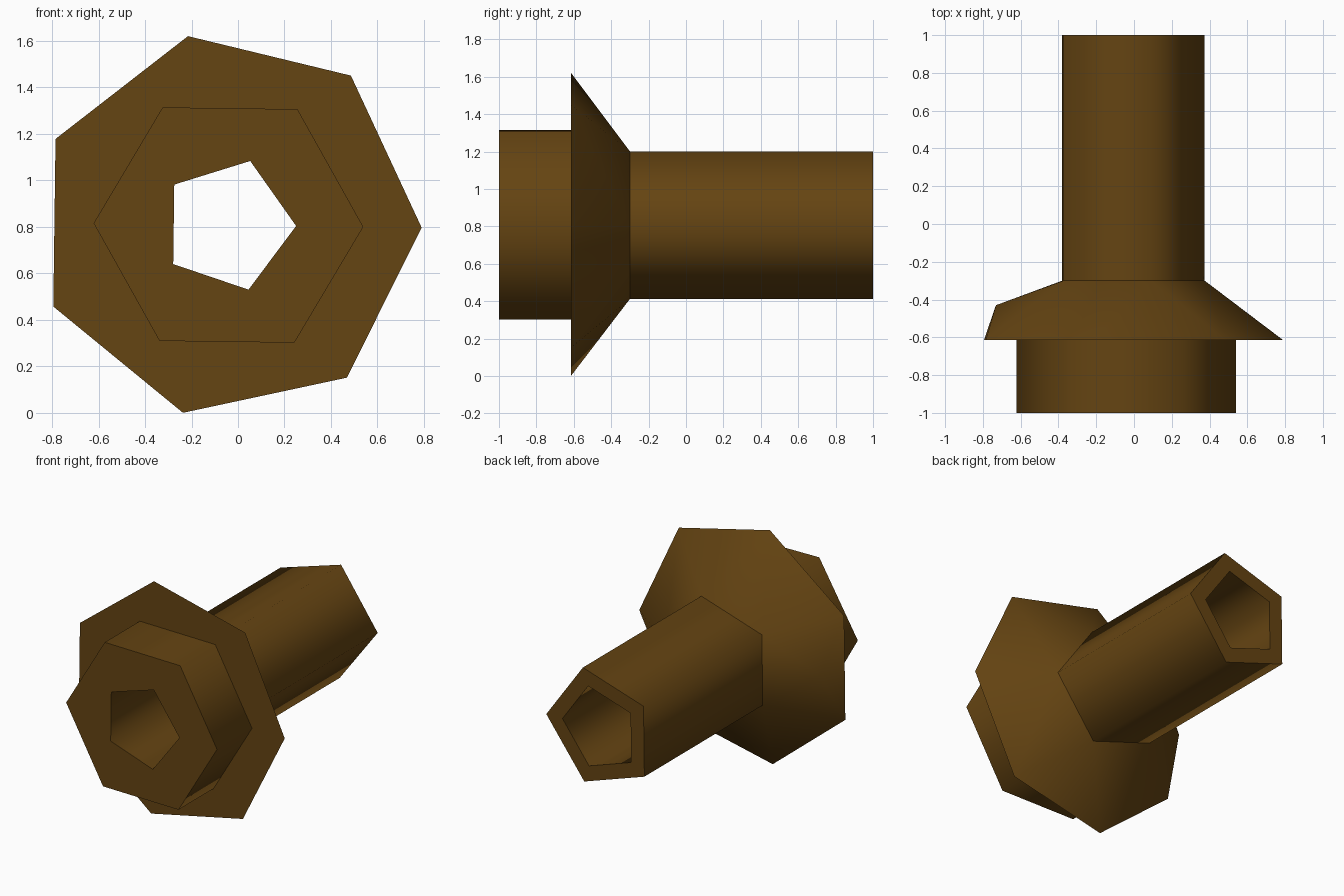
import bpy, bmesh
from math import cos, sin, pi, radians
from mathutils import Vector

if "Cube" in bpy.data.objects:
    bpy.data.objects.remove(bpy.data.objects["Cube"])

CX, CZ, TURN = -0.041, 0.808, radians(-0.76)

brown = bpy.data.materials.new("brown_metal")
brown.diffuse_color = (0.13, 0.058, 0.006, 1)
brown.use_nodes = True
brown.node_tree.nodes["Principled BSDF"].inputs["Base Color"].default_value = brown.diffuse_color


def point(angle, r, y):
    return Vector((CX + r * cos(angle + TURN), y, CZ + r * sin(angle + TURN)))


def ring(bm, n, r, y):
    """Closed n-sided loop around the long axis."""
    vs = [bm.verts.new(point(2 * pi * i / n, r, y)) for i in range(n)]
    return vs, [bm.edges.new((vs[i], vs[(i + 1) % n])) for i in range(n)]


def orient(faces, direction):
    for f in faces:
        f.normal_update()
        if f.normal.dot(direction(f)) < 0:
            f.normal_flip()


def outward(f):
    c = f.calc_center_median()
    return Vector((c.x - CX, 0, c.z - CZ))


def wall(bm, a, b, inside=False):
    n = len(a)
    fs = [bm.faces.new((a[i], a[(i + 1) % n], b[(i + 1) % n], b[i])) for i in range(n)]
    orient(fs, (lambda f: -outward(f)) if inside else outward)


def annulus(bm, outer_edges, inner_edges, side):
    """Flat face with a hole, facing along y."""
    res = bmesh.ops.triangle_fill(bm, edges=outer_edges + inner_edges, use_beauty=True)
    fs = [g for g in res["geom"] if isinstance(g, bmesh.types.BMFace)]
    orient(fs, lambda f: Vector((0, side, 0)))


def finish(bm, name, sharp):
    for f in bm.faces:
        f.smooth = True
    for e in sharp:
        e.smooth = False
    me = bpy.data.meshes.new(name)
    bm.to_mesh(me)
    bm.free()
    me.materials.append(brown)
    bpy.context.collection.objects.link(bpy.data.objects.new(name, me))


# Six-sided head with the bore opening in its front
bm = bmesh.new()
a, ea = ring(bm, 6, 0.58, -1)
b, eb = ring(bm, 6, 0.58, -0.615)
h, eh = ring(bm, 5, 0.291, -1)
wall(bm, a, b)
annulus(bm, ea, eh, -1)
finish(bm, "head", ea + eb)

# Seven-sided domed collar narrowing to the five-sided shaft
bm = bmesh.new()
a, ea = ring(bm, 7, 0.831, -0.615)
b, eb = ring(bm, 5, 0.415, -0.30)
bm.verts.new(point(pi, 0.69, -0.43))
bmesh.ops.convex_hull(bm, input=bm.verts[:])
flat = [f for f in bm.faces
        if max(v.co.y for v in f.verts) - min(v.co.y for v in f.verts) < 1e-4]
bmesh.ops.delete(bm, geom=flat, context='FACES_ONLY')
bmesh.ops.delete(bm, geom=[e for e in bm.edges if not e.link_faces], context='EDGES')
orient(bm.faces, outward)
ea = [e for e in bm.edges if all(v.co.y < -0.614 for v in e.verts)]
eb = [e for e in bm.edges if all(v.co.y > -0.301 for v in e.verts)]
h, eh = ring(bm, 6, 0.58, -0.615)
annulus(bm, ea, eh, -1)
finish(bm, "collar", ea + eb)

# Five-sided shaft with an open end
bm = bmesh.new()
a, ea = ring(bm, 5, 0.415, -0.30)
b, eb = ring(bm, 5, 0.415, 1)
h, eh = ring(bm, 5, 0.291, 1)
wall(bm, a, b)
annulus(bm, eb, eh, 1)
finish(bm, "shaft", ea + eb)

# Bore running the full length
bm = bmesh.new()
a, ea = ring(bm, 5, 0.291, -1)
b, eb = ring(bm, 5, 0.291, 1)
wall(bm, a, b, inside=True)
finish(bm, "bore", ea + eb)
